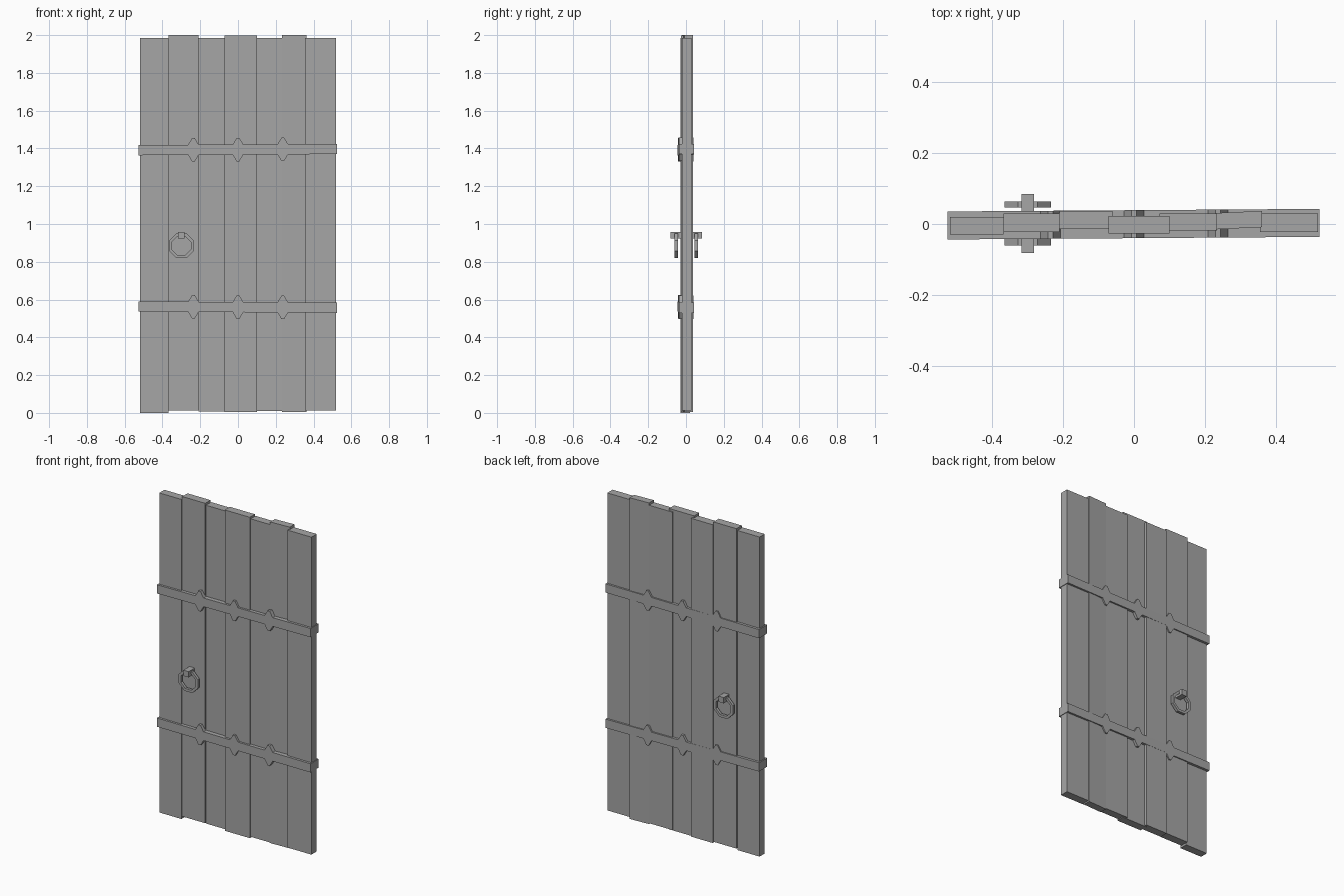
import bpy
import bmesh
from math import pi, cos, sin

cube = bpy.data.objects.get("Cube")
if cube:
    bpy.data.objects.remove(cube)

grey = bpy.data.materials.new("plain grey")
grey.use_nodes = True
colour = (0.38, 0.38, 0.38, 1)
grey.diffuse_color = colour
grey.node_tree.nodes["Principled BSDF"].inputs["Base Color"].default_value = colour


def finish(name, bm):
    bmesh.ops.recalc_face_normals(bm, faces=bm.faces)
    mesh = bpy.data.meshes.new(name)
    bm.to_mesh(mesh)
    bm.free()
    mesh.materials.append(grey)
    obj = bpy.data.objects.new(name, mesh)
    bpy.context.collection.objects.link(obj)
    return obj


def box(name, x0, x1, y0, y1, z0, z1, skew=0):
    """Box between two corners; skew slides its right end along y."""
    bm = bmesh.new()
    bmesh.ops.create_cube(bm, size=1)
    for v in bm.verts:
        shift = skew * v.co.x
        v.co.x = x1 if v.co.x > 0 else x0
        v.co.y = (y1 if v.co.y > 0 else y0) + shift
        v.co.z = z1 if v.co.z > 0 else z0
    return finish(name, bm)


# Uneven planks: left edge, right edge, front, back, bottom, top, skew
planks = [
    (-0.52, -0.368, -0.030, 0.020, 0.000, 1.985, 0),
    (-0.368, -0.21, -0.022, 0.030, 0.013, 2.000, 0),
    (-0.21, -0.06, -0.014, 0.037, 0.008, 1.985, 0),
    (-0.072, 0.10, -0.027, 0.023, 0.005, 1.998, 0),
    (0.072, 0.235, -0.018, 0.030, 0.010, 1.985, 0),
    (0.232, 0.362, -0.012, 0.034, 0.005, 2.000, 0.006),
    (0.355, 0.52, -0.022, 0.030, 0.013, 1.985, 0),
]
for i, dims in enumerate(planks):
    box(f"plank_{i + 1}", *dims)


# Iron bands wrapped round both faces, with pointed studs above and below
def band(name, z, drop):
    edge = [(-0.527, 0.027)]
    for x in (-0.236, 0, 0.237):
        edge += [(x - 0.028, 0.027), (x - 0.007, 0.062),
                 (x + 0.007, 0.062), (x + 0.028, 0.027)]
    edge.append((0.524, 0.027))
    outline = edge + [(x, -h) for x, h in reversed(edge)]
    bm = bmesh.new()
    rings = []
    for y in (-0.040, 0.039):
        rings.append([bm.verts.new((x, y + 0.007 * x, z + h + drop * x))
                      for x, h in outline])
        bm.faces.new(rings[-1])
    n = len(outline)
    for i in range(n):
        j = (i + 1) % n
        bm.faces.new((rings[0][i], rings[0][j], rings[1][j], rings[1][i]))
    finish(name, bm)


band("upper_band", 1.394, 0.006)
band("lower_band", 0.560, -0.006)


# Eight-sided pull rings, one on each face
def pull_ring(name, y0, y1):
    bm = bmesh.new()
    loops = []
    for radius, y in ((0.071, y0), (0.071, y1), (0.054, y1), (0.054, y0)):
        loops.append([bm.verts.new((-0.30 + radius * cos((k + 0.5) * pi / 4), y,
                                    0.885 + radius * sin((k + 0.5) * pi / 4)))
                      for k in range(8)])
    for a in range(4):
        p, q = loops[a], loops[(a + 1) % 4]
        for k in range(8):
            m = (k + 1) % 8
            bm.faces.new((p[k], p[m], q[m], q[k]))
    finish(name, bm)


pull_ring("front_ring", -0.060, -0.043)
pull_ring("back_ring", 0.046, 0.063)

# Square pin that passes through the door and holds both rings
box("ring_pin", -0.318, -0.282, -0.082, 0.084, 0.922, 0.958)
